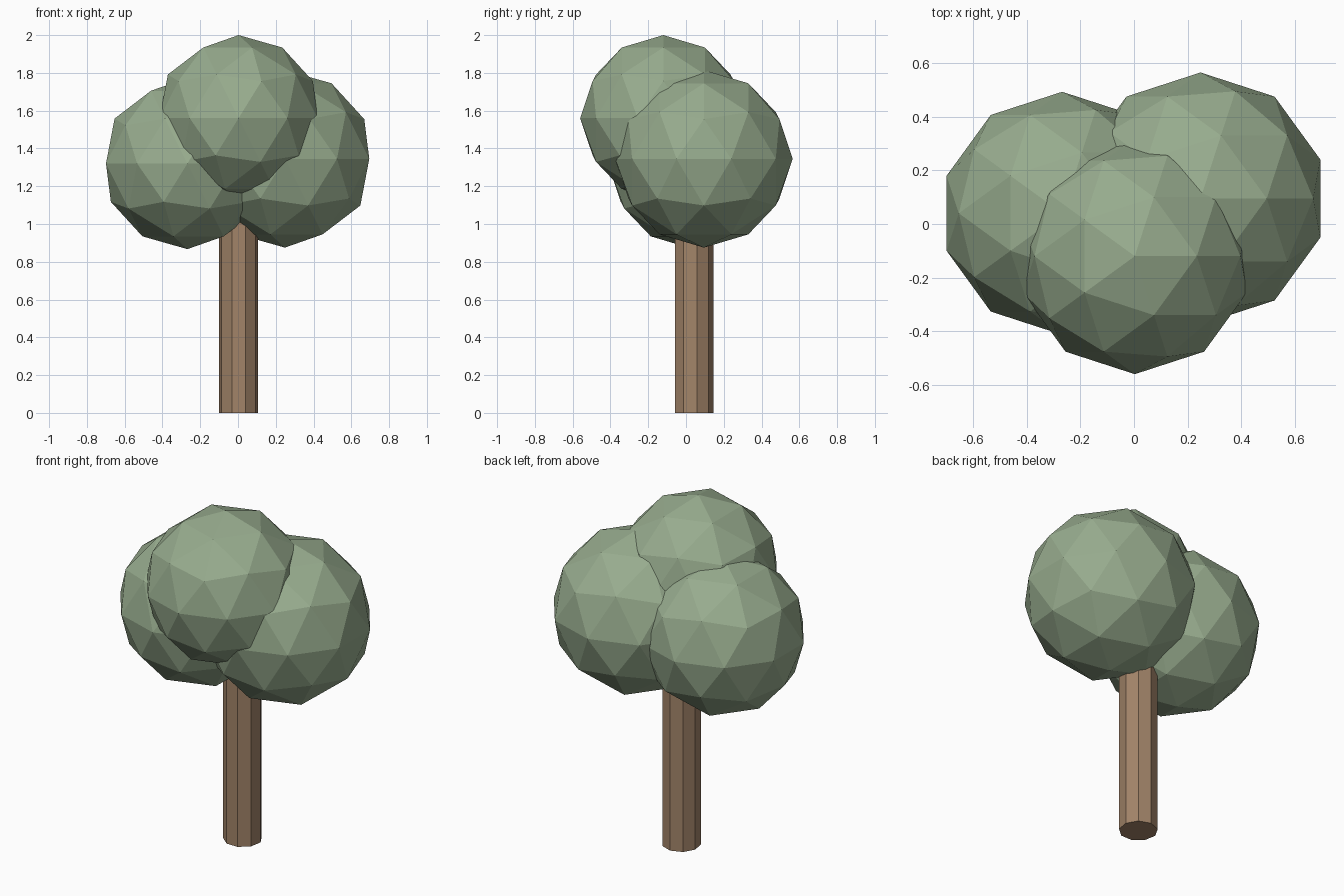
import bpy

if "Cube" in bpy.data.objects:
    bpy.data.objects.remove(bpy.data.objects["Cube"])


def material(name, rgb):
    m = bpy.data.materials.new(name)
    m.diffuse_color = (*rgb, 1)
    m.use_nodes = True
    m.node_tree.nodes["Principled BSDF"].inputs["Base Color"].default_value = m.diffuse_color
    return m


leaf = material("leaf_green", (0.31, 0.41, 0.27))
bark = material("bark_brown", (0.36, 0.23, 0.14))

# Trunk: nine-sided post running up into the foliage
HEIGHT = 1.2
bpy.ops.mesh.primitive_cylinder_add(vertices=9, radius=0.105, depth=HEIGHT,
                                    location=(0.003, 0.04, HEIGHT / 2))
trunk = bpy.context.object
trunk.name = "trunk"
trunk.data.materials.append(bark)

# Foliage: three overlapping low-poly balls
balls = {
    "foliage_top": ((0.003, -0.12, 1.56), 0.44),
    "foliage_right": ((0.248, 0.095, 1.345), 0.47),
    "foliage_left": ((-0.268, 0.04, 1.32), 0.453),
}
for name, (centre, radius) in balls.items():
    bpy.ops.mesh.primitive_ico_sphere_add(subdivisions=2, radius=radius,
                                          location=centre)
    ball = bpy.context.object
    ball.name = name
    ball.data.materials.append(leaf)
